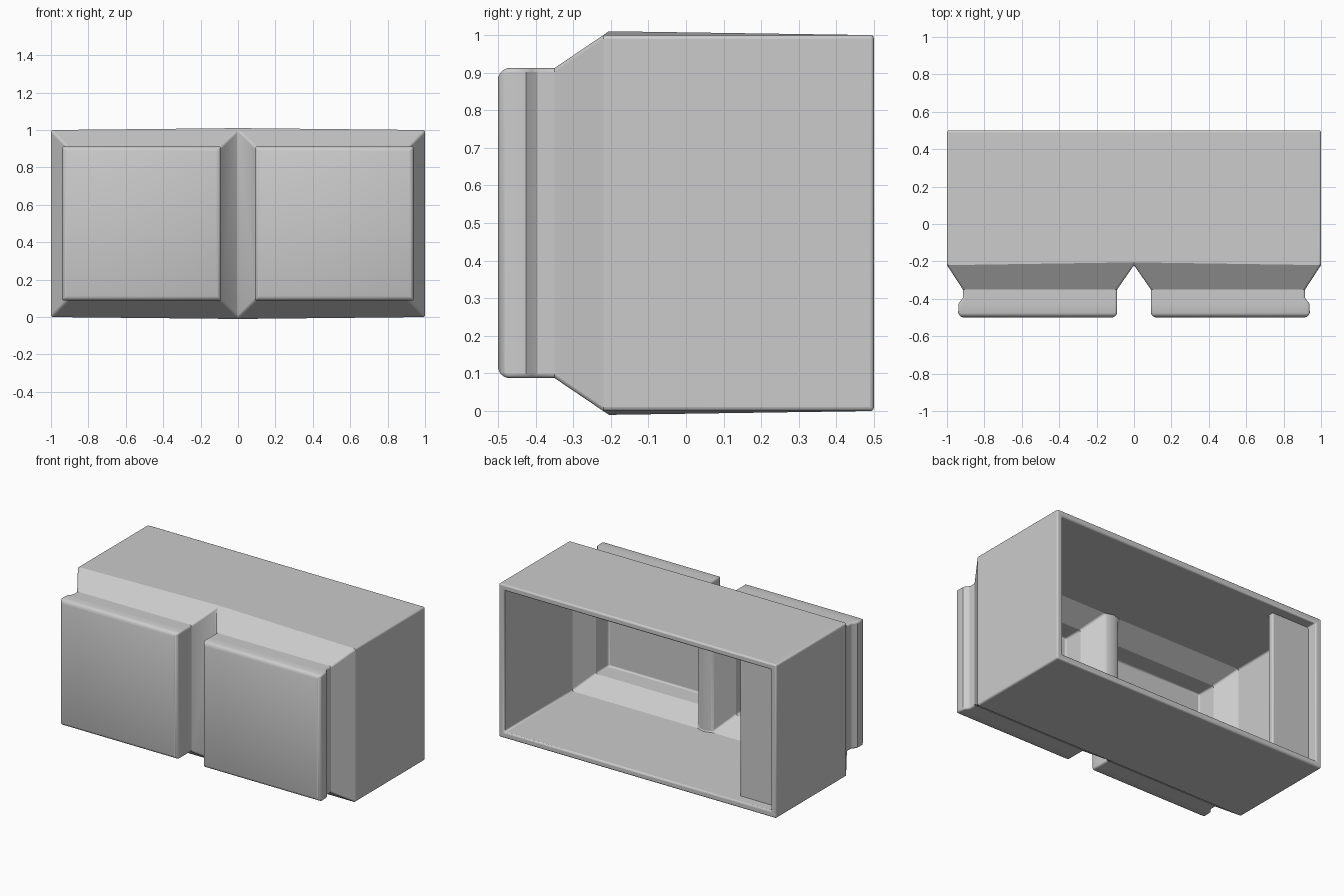
import bpy, bmesh, math

cube = bpy.data.objects.get("Cube")
if cube:
    bpy.data.objects.remove(cube, do_unlink=True)

grey = bpy.data.materials.new("plain grey")
grey.use_nodes = True
COLOUR = (0.6, 0.6, 0.6, 1)
grey.diffuse_color = COLOUR
grey.node_tree.nodes["Principled BSDF"].inputs["Base Color"].default_value = COLOUR


def add_object(name, bm):
    bmesh.ops.recalc_face_normals(bm, faces=bm.faces)
    mesh = bpy.data.meshes.new(name)
    bm.to_mesh(mesh)
    bm.free()
    mesh.materials.append(grey)
    obj = bpy.data.objects.new(name, mesh)
    bpy.context.collection.objects.link(obj)
    return obj


def finish(obj, width):
    bevel = obj.modifiers.new("Soft edges", 'BEVEL')
    bevel.width = width
    bevel.segments = 3
    bevel.limit_method = 'ANGLE'
    bevel.angle_limit = math.radians(40)
    bpy.ops.object.select_all(action='DESELECT')
    obj.select_set(True)
    bpy.context.view_layer.objects.active = obj
    bpy.ops.object.shade_smooth_by_angle(angle=math.radians(30))


# Half of the shell as rectangular sections: depth y, inner x, outer x, z inset
inside = [
    (-0.46, 0.13, 0.88, 0.125),
    (-0.33, 0.13, 0.88, 0.125),
    (-0.20, 0.05, 0.96, 0.04),
    (-0.185, 0, 0.96, 0.04),
    (0.5, 0, 0.96, 0.04),
]
outside = [
    (0.5, 0, 1, 0),
    (-0.22, 0, 1, 0),
    (-0.35, 0.09, 0.915, 0.088),
    (-0.395, 0.09, 0.915, 0.088),
    (-0.41, 0.09, 0.925, 0.088),
    (-0.425, 0.09, 0.938, 0.088),
    (-0.475, 0.09, 0.94, 0.088),
    (-0.492, 0.097, 0.933, 0.095),
    (-0.5, 0.115, 0.915, 0.113),
]
bm = bmesh.new()
rings = []
for y, x0, x1, inset in inside + outside:
    corners = [(x0, inset), (x1, inset), (x1, 1 - inset), (x0, 1 - inset)]
    rings.append([bm.verts.new((x, y, z)) for x, z in corners])
for a, b in zip(rings, rings[1:]):
    for i in range(4):
        quad = [a[i], a[(i + 1) % 4], b[(i + 1) % 4], b[i]]
        # The centre plane stays open for mirroring
        if any(v.co.x > 0 for v in quad):
            bm.faces.new(quad)
bm.faces.new(rings[0])
bm.faces.new(rings[-1])
shell = add_object("double_button_shell", bm)
mirror = shell.modifiers.new("Mirror halves", 'MIRROR')
mirror.use_clip = True
finish(shell, 0.01)

# Thin strip across one end of the open back
bm = bmesh.new()
bmesh.ops.create_cube(bm, size=1)
for v in bm.verts:
    v.co.x = -0.83 + v.co.x * 0.28
    v.co.y = 0.41 + v.co.y * 0.04
    v.co.z = 0.5 + v.co.z * 0.94
finish(add_object("back_end_strip", bm), 0.01)
